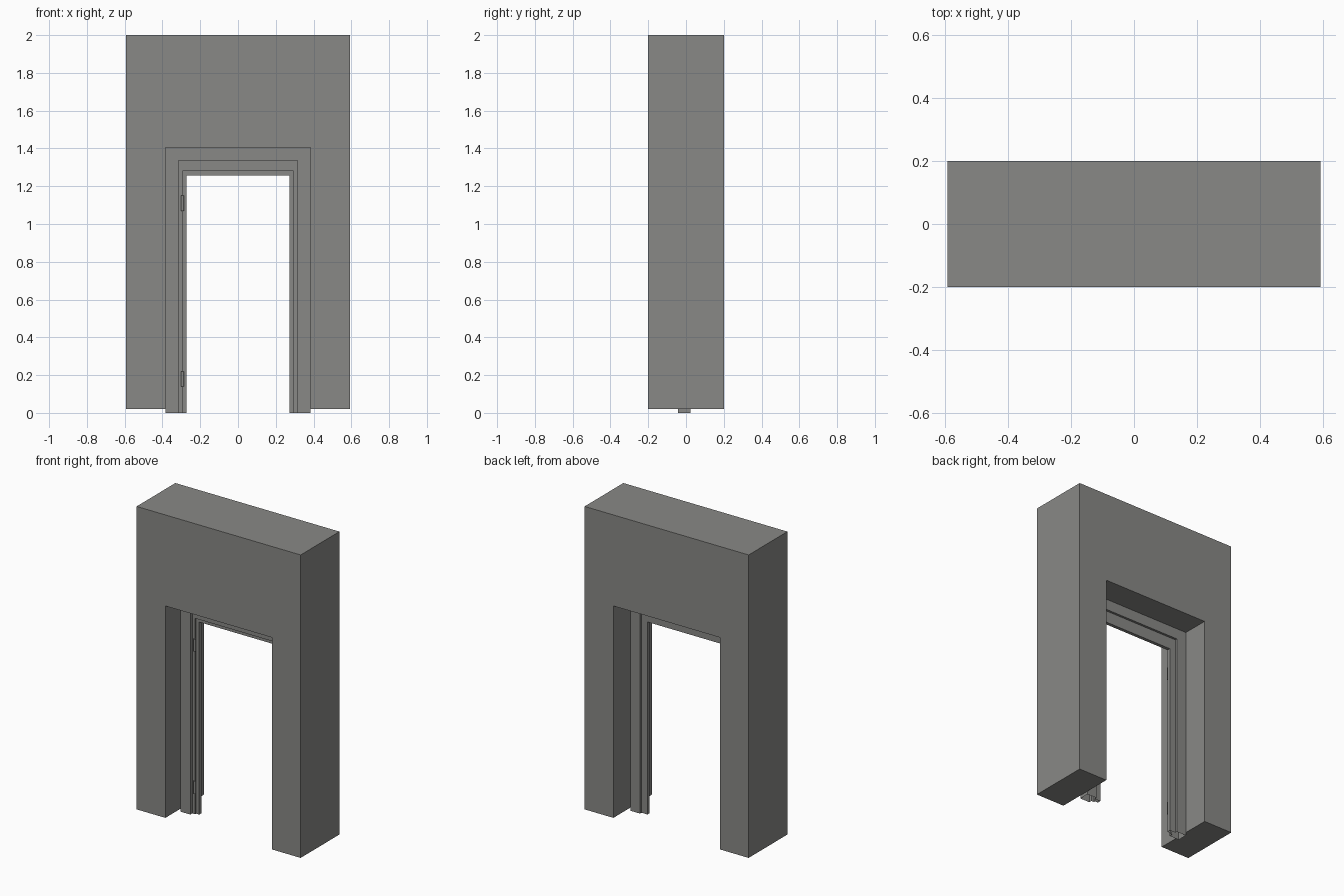
import bpy, bmesh, math

if "Cube" in bpy.data.objects:
    bpy.data.objects.remove(bpy.data.objects["Cube"])

def material(name, c):
    m = bpy.data.materials.new(name)
    m.diffuse_color = (*c, 1)
    m.use_nodes = True
    m.node_tree.nodes["Principled BSDF"].inputs["Base Color"].default_value = m.diffuse_color
    return m

GREY = material("warm_grey", (0.25, 0.25, 0.24))

def finish(bm, name):
    bmesh.ops.recalc_face_normals(bm, faces=bm.faces)
    me = bpy.data.meshes.new(name)
    bm.to_mesh(me)
    bm.free()
    me.materials.append(GREY)
    ob = bpy.data.objects.new(name, me)
    bpy.context.collection.objects.link(ob)
    return ob

# Wall: an arch-shaped outline extruded through its thickness
W, O, TOP, HEAD, BASE = 0.593, 0.385, 2.0, 1.405, 0.02
outline = [(-W, BASE), (-O, BASE), (-O, HEAD), (O, HEAD),
           (O, BASE), (W, BASE), (W, TOP), (-W, TOP)]
bm = bmesh.new()
face = bm.faces.new([bm.verts.new((x, -0.2, z)) for x, z in outline])
ext = bmesh.ops.extrude_face_region(bm, geom=[face])
for v in ext["geom"]:
    if isinstance(v, bmesh.types.BMVert):
        v.co.y = 0.2
finish(bm, "wall")

# Door frame: stepped hollow profile (half width, head height, depth)
# swept up one jamb, across the head and down the other
profile = [(0.385, 1.405, -0.042), (0.315, 1.335, -0.042),
           (0.315, 1.335, -0.022), (0.295, 1.28, -0.022),
           (0.295, 1.28, -0.012), (0.272, 1.258, -0.012),
           (0.272, 1.258, 0.010), (0.315, 1.335, 0.010),
           (0.315, 1.335, 0.025), (0.385, 1.405, 0.025)]
bm = bmesh.new()
rails = [[bm.verts.new(p) for p in ((-u, y, 0), (-u, y, h), (u, y, h), (u, y, 0))]
         for u, h, y in profile]
for a, b in zip(rails, rails[1:] + rails[:1]):
    for i in range(3):
        bm.faces.new((a[i], a[i + 1], b[i + 1], b[i]))
finish(bm, "door_frame")

# Hinge barrels on the left jamb
for n, z in (("lower", 0.18), ("upper", 1.11)):
    bpy.ops.mesh.primitive_cylinder_add(vertices=16, radius=0.008, depth=0.08,
                                        location=(-0.293, -0.03, z))
    ob = bpy.context.object
    ob.name = n + "_hinge"
    ob.data.materials.append(GREY)
    bpy.ops.object.shade_smooth_by_angle()
